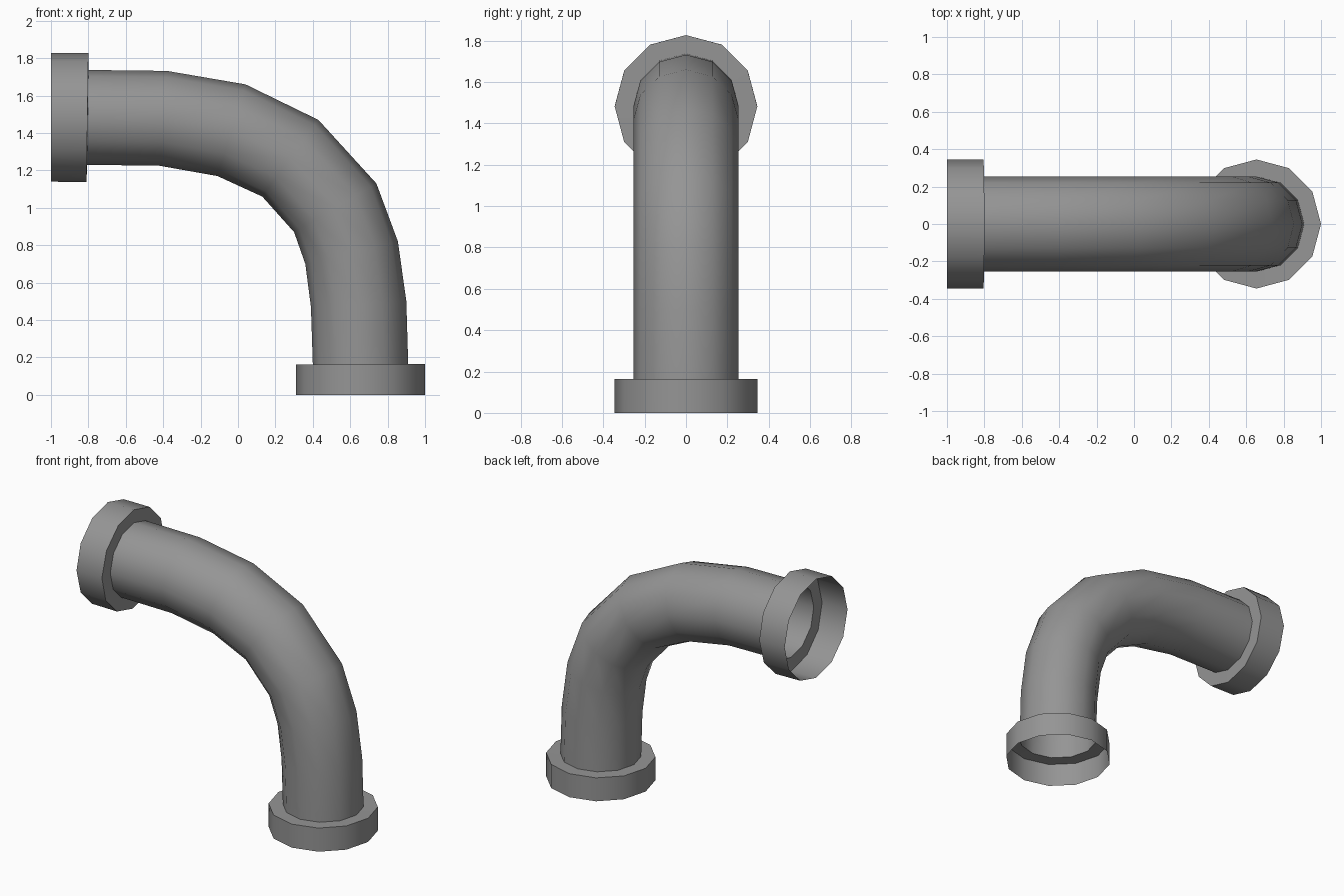
import bpy
import math

if "Cube" in bpy.data.objects:
    bpy.data.objects.remove(bpy.data.objects["Cube"])

SIDES = 12
PIPE_R, COLLAR_R = 0.255, 0.345

# Dark grey finish shared by all parts
dark_grey = bpy.data.materials.new("dark_grey")
dark_grey.diffuse_color = (0.3, 0.3, 0.3, 1.0)
dark_grey.use_nodes = True
dark_grey.node_tree.nodes["Principled BSDF"].inputs["Base Color"].default_value = dark_grey.diffuse_color


def loft(name, stations):
    """Skin open rings; each station is (outer x, outer z, inner x, inner z, y radius)."""
    verts, faces = [], []
    for ox, oz, ix, iz, r in stations:
        cx, cz = (ox + ix) / 2, (oz + iz) / 2
        ax, az = (ox - ix) / 2, (oz - iz) / 2
        for i in range(SIDES):
            a = 2 * math.pi * i / SIDES
            verts.append((cx + ax * math.cos(a), r * math.sin(a), cz + az * math.cos(a)))
    for j in range(len(stations) - 1):
        for i in range(SIDES):
            k = (i + 1) % SIDES
            p, q = j * SIDES, (j + 1) * SIDES
            faces.append((p + i, q + i, q + k, p + k))
    mesh = bpy.data.meshes.new(name)
    mesh.from_pydata(verts, [], faces)
    mesh.materials.append(dark_grey)
    obj = bpy.data.objects.new(name, mesh)
    bpy.context.collection.objects.link(obj)
    bpy.ops.object.select_all(action='DESELECT')
    obj.select_set(True)
    bpy.context.view_layer.objects.active = obj
    bpy.ops.object.shade_smooth_by_angle(angle=math.radians(40))
    return obj


# Curved pipe: outer and inner bend points of each ring
path = [
    (-0.80, 1.737, -0.807, 1.23),
    (-0.38, 1.732, -0.42, 1.225),
    (0.04, 1.66, -0.11, 1.17),
    (0.43, 1.47, 0.13, 1.06),
    (0.74, 1.13, 0.30, 0.87),
    (0.855, 0.82, 0.36, 0.70),
    (0.90, 0.50, 0.39, 0.47),
    (0.91, 0.163, 0.40, 0.163),
]
rings = [(*p, PIPE_R) for p in path]
loft("elbow_pipe", rings)

# Open collar at the upper left end
loft("upper_collar", [
    (-1.0, 1.827, -1.0, 1.14, COLLAR_R),
    (-0.80, 1.827, -0.81, 1.137, COLLAR_R),
    rings[0],
])

# Open collar at the foot
loft("lower_collar", [
    rings[-1],
    (1.0, 0.165, 0.31, 0.162, COLLAR_R),
    (1.0, 0.0, 0.31, 0.0, COLLAR_R),
])
